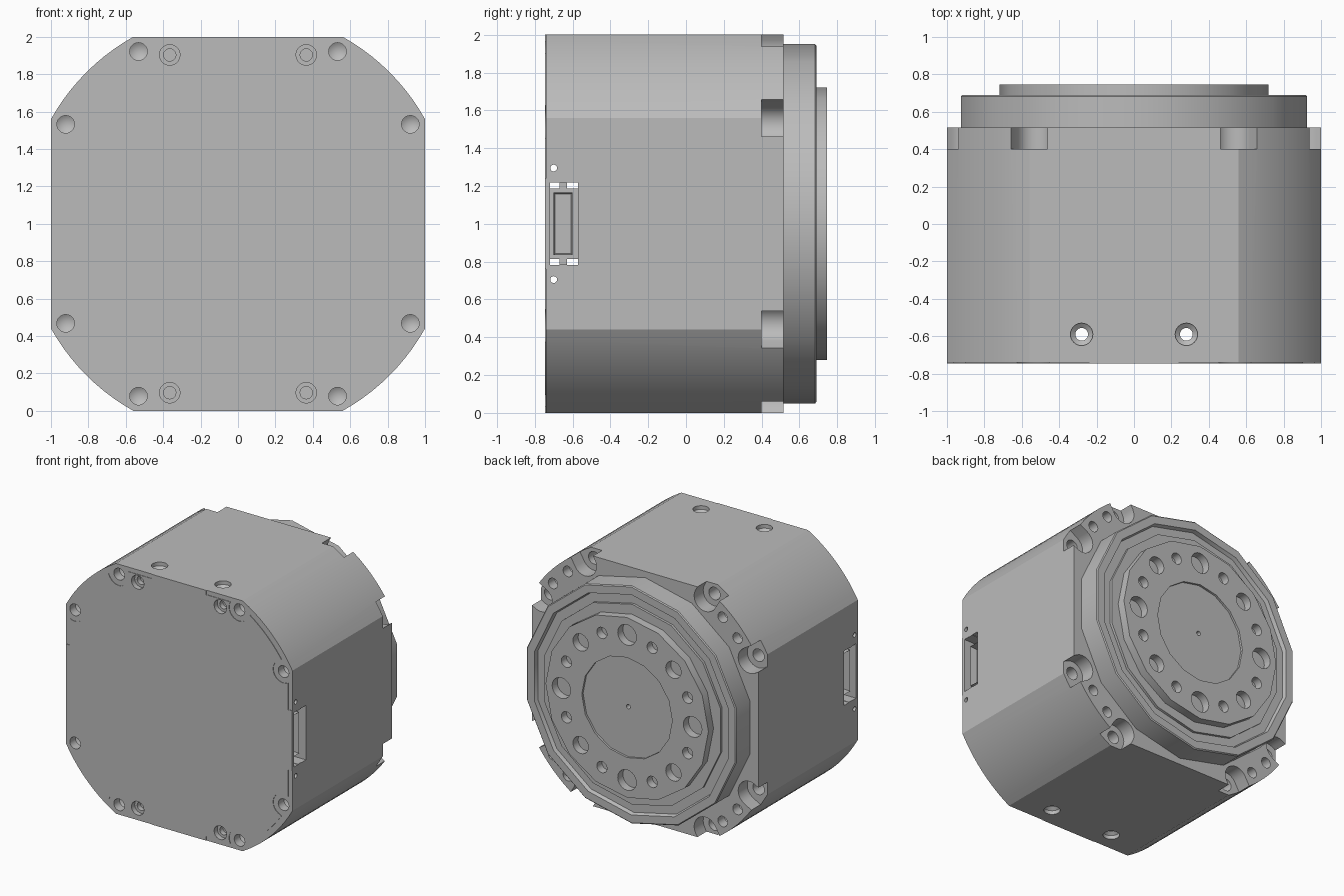
import bpy, bmesh
from math import sin, cos, acos, pi, radians
from mathutils import Matrix, Vector

cube = bpy.data.objects.get("Cube")
if cube:
    bpy.data.objects.remove(cube, do_unlink=True)

grey = bpy.data.materials.new("machined grey")
grey.use_nodes = True
grey.diffuse_color = (0.5, 0.5, 0.5, 1)
grey.node_tree.nodes["Principled BSDF"].inputs["Base Color"].default_value = (0.5, 0.5, 0.5, 1)

BACK, FRONT, SIDE, UP = Vector((0, 1, 0)), Vector((0, -1, 0)), Vector((1, 0, 0)), Vector((0, 0, 1))


def lathe(bm, profile, n, point, direction):
    """Solid of revolution from (radius, height) pairs that start and end on the axis."""
    frame = Matrix.Translation(point) @ direction.to_track_quat('Z', 'Y').to_matrix().to_4x4()
    rings = []
    for r, h in profile:
        if r == 0:
            rings.append([bm.verts.new(frame @ Vector((0, 0, h)))] * n)
        else:
            angles = [pi / 2 + 2 * pi * i / n for i in range(n)]
            rings.append([bm.verts.new(frame @ Vector((r * cos(a), r * sin(a), h))) for a in angles])
    for low, high in zip(rings, rings[1:]):
        for i in range(n):
            j = (i + 1) % n
            corners = list(dict.fromkeys((low[i], low[j], high[j], high[i])))
            bm.faces.new(corners)


def prism(bm, points, y0, y1):
    """Extrude an (x, z) outline, measured from the axis, along y."""
    a = [bm.verts.new((x, y0, z + 1)) for x, z in points]
    b = [bm.verts.new((x, y1, z + 1)) for x, z in points]
    bm.faces.new(a)
    bm.faces.new(b)
    for i in range(len(a)):
        j = (i + 1) % len(a)
        bm.faces.new((a[i], a[j], b[j], b[i]))


def box(bm, x, y, z):
    prism(bm, [(x[0], z[0]), (x[1], z[0]), (x[1], z[1]), (x[0], z[1])], *y)


def finish(bm, name):
    bmesh.ops.recalc_face_normals(bm, faces=bm.faces)
    mesh = bpy.data.meshes.new(name)
    bm.to_mesh(mesh)
    bm.free()
    mesh.materials.append(grey)
    obj = bpy.data.objects.new(name, mesh)
    bpy.context.collection.objects.link(obj)
    return obj


def cut(obj, *cutters):
    bpy.context.view_layer.objects.active = obj
    for cutter in cutters:
        cutter.hide_render = True
        mod = obj.modifiers.new("cut", 'BOOLEAN')
        mod.operation, mod.solver, mod.object = 'DIFFERENCE', 'EXACT', cutter
        bpy.ops.object.modifier_apply(modifier=mod.name)


def outline(half, radius, steps=10):
    """Square whose corners are trimmed by a circle."""
    start = acos(half / radius)
    span = pi / 2 - 2 * start
    angles = [q * pi / 2 + start + span * i / steps for q in range(4) for i in range(steps + 1)]
    return [(radius * cos(a), radius * sin(a)) for a in angles]


def notch(bm, angle, r, y0, y1):
    """U-shaped slot around a bolt position, open radially outward."""
    pts = [(BOLT_R + r * cos(t), r * sin(t)) for t in (pi / 2 + pi * i / 12 for i in range(13))]
    pts += [(1.4, -r), (1.4, r)]
    c, s = cos(angle), sin(angle)
    prism(bm, [(c * x - s * z, s * x + c * z) for x, z in pts], y0, y1)


BOLT_R = 1.064
bolt_angles = [radians(q * 90 + a) for q in range(4) for a in (30, 60)]
signs = (-1, 1)

# Housing and thin front cover with four edge tabs
bm = bmesh.new()
prism(bm, outline(1, 1.146), -0.741, 0.515)
housing = finish(bm, "housing")
bm = bmesh.new()
prism(bm, outline(0.965, 1.1), -0.745, -0.741)
cover = finish(bm, "front_cover")
bm = bmesh.new()
for s in signs:
    edge = sorted((s * 0.965, s))
    box(bm, edge, (-0.745, -0.741), (-0.24, 0.24))
    box(bm, (-0.24, 0.24), (-0.745, -0.741), edge)
tabs = finish(bm, "cover_tabs")

# Bolt notches behind the rear corners, and relief around bolts in the cover
bm, relief = bmesh.new(), bmesh.new()
for a in bolt_angles:
    notch(bm, a, 0.1, 0.4, 0.7)
    notch(relief, a, 0.09, -0.8, -0.7)
# Connector pockets on both sides
for s in signs:
    box(bm, sorted((s * 0.88, s * 1.1)), (-0.72, -0.57), (-0.215, 0.215))
pockets, relief = finish(bm, "pocket_cutter"), finish(relief, "relief_cutter")

# Narrow openings that pass through at the connector ends
bm = bmesh.new()
for s in signs:
    for y in ((-0.72, -0.67), (-0.63, -0.57)):
        box(bm, (-1.2, 1.2), y, sorted((s * 0.187, s * 0.218)))
openings = finish(bm, "opening_cutter")

# Drilled holes
bm = bmesh.new()
blind = [(0, -0.1), (0.047, -0.1), (0.047, 0.07), (0, 0.1)]
bored = [(0, -0.1), (0.055, -0.1), (0.055, 0.04), (0.033, 0.04), (0.033, 0.08), (0, 0.08)]
rear = [(0, -0.08), (0.05, -0.08), (0.05, 0.12), (0, 0.14)]
pin = [(0, -0.1), (0.042, -0.1), (0.042, 0.08), (0, 0.1)]
through = [(0, -1.1), (0.06, -1.1), (0.06, -0.97), (0.034, -0.95),
           (0.034, 0.95), (0.06, 0.97), (0.06, 1.1), (0, 1.1)]
small = [(0, -1.2), (0.018, -1.2), (0.018, 1.2), (0, 1.2)]
for a in bolt_angles:
    x, z = BOLT_R * cos(a), 1 + BOLT_R * sin(a)
    lathe(bm, blind, 20, (x, -0.741, z), BACK)
    lathe(bm, rear, 20, (x, 0.4, z), FRONT)
for q in range(4):
    for a in (40, 50):
        t = radians(q * 90 + a)
        lathe(bm, pin, 16, (1.065 * cos(t), 0.515, 1 + 1.065 * sin(t)), FRONT)
for sx in signs:
    lathe(bm, through, 24, (sx * 0.28, -0.59, 1), UP)
    lathe(bm, small, 16, (0, -0.7, 1 + sx * 0.295), SIDE)
    for sz in signs:
        lathe(bm, bored, 20, (sx * 0.365, -0.745, 1 + sz * 0.903), BACK)
holes = finish(bm, "hole_cutter")

cut(housing, pockets, openings, holes)
cut(cover, relief, holes)

# Connectors sitting inside the side pockets
bm = bmesh.new()
for s in signs:
    box(bm, sorted((s * 0.86, s * 0.96)), (-0.7, -0.6), (-0.165, 0.165))
bmesh.ops.recalc_face_normals(bm, faces=bm.faces)
outer = [f for f in bm.faces if abs(f.calc_center_median().x) > 0.95]
bmesh.ops.inset_individual(bm, faces=outer, thickness=0.012)
for f in outer:
    for v in f.verts:
        v.co.x *= 0.94
connectors = finish(bm, "side_connectors")

# Rear flange with a shallow groove
bm = bmesh.new()
lathe(bm, [(0, 0.5), (0.95, 0.5), (0.95, 0.683), (0.942, 0.69), (0.88, 0.69), (0.87, 0.66),
           (0.8, 0.66), (0.8, 0.68), (0, 0.68)], 14, (0, 0, 1), BACK)
flange = finish(bm, "rear_flange")

# Output hub with dished centre and a circle of holes
bm = bmesh.new()
lathe(bm, [(0, 0.6), (0.72, 0.6), (0.72, 0.745), (0.4, 0.745), (0.4, 0.728), (0, 0.728)],
      16, (0, 0, 1), BACK)
hub = finish(bm, "output_hub")
bm = bmesh.new()
lathe(bm, [(0, -0.1), (0.018, -0.1), (0.018, 0.06), (0, 0.06)], 12, (0, 0.745, 1), FRONT)
for i in range(16):
    r = (0.082, 0.045, 0.068, 0.045)[i % 4]
    t = 2 * pi * i / 16
    lathe(bm, [(0, -0.1), (r, -0.1), (r, 0.09), (0, 0.11)], 20,
          (0.58 * cos(t), 0.745, 1 + 0.58 * sin(t)), FRONT)
hub_holes = finish(bm, "hub_hole_cutter")
cut(hub, hub_holes)

for cutter in (pockets, relief, openings, holes, hub_holes):
    bpy.data.objects.remove(cutter, do_unlink=True)

# Smooth curved walls, keep machined edges sharp
for obj in (housing, cover, tabs, connectors, flange, hub):
    bpy.ops.object.select_all(action='DESELECT')
    obj.select_set(True)
    bpy.context.view_layer.objects.active = obj
    bpy.ops.object.shade_smooth_by_angle(angle=radians(28))
